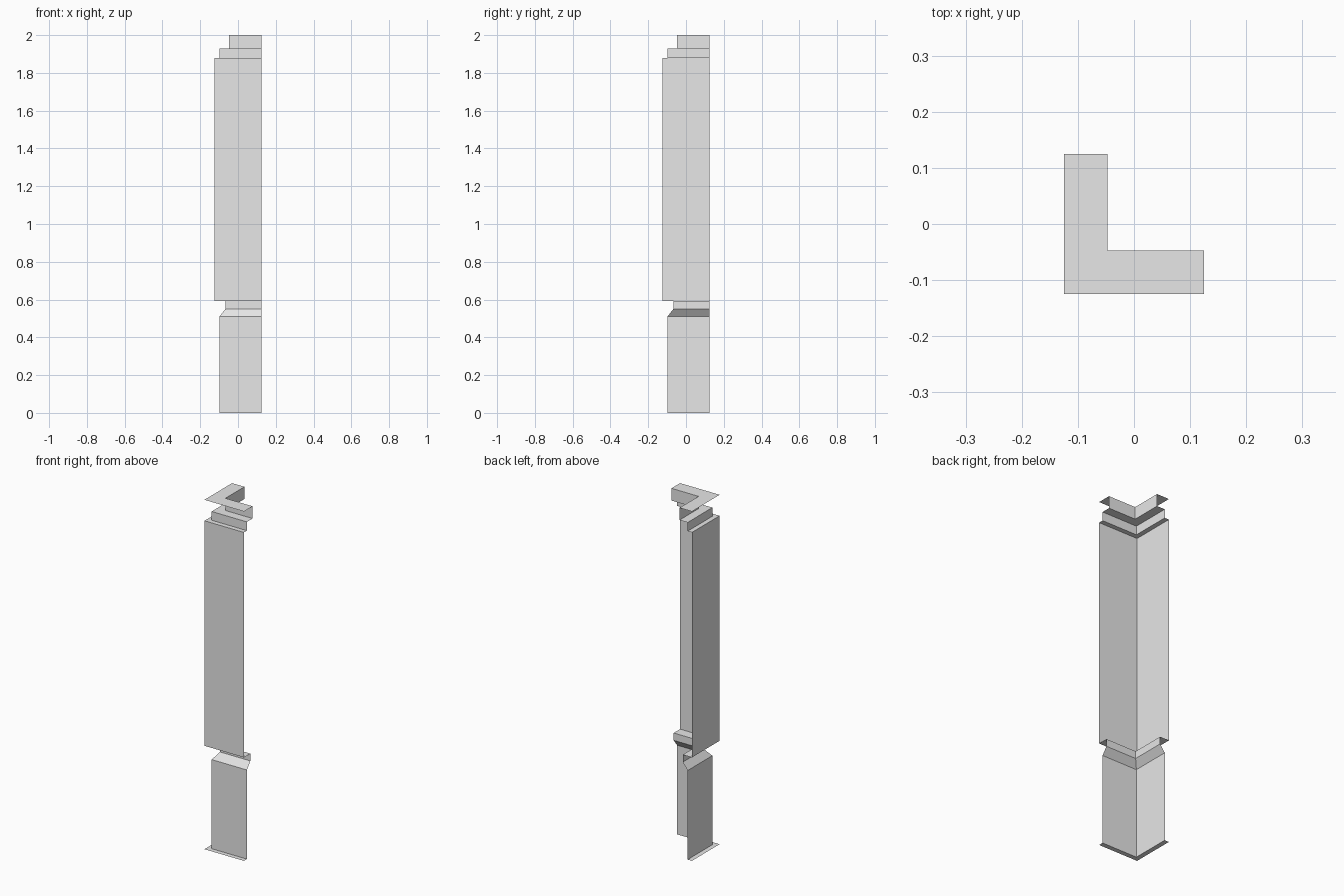
import bpy, bmesh

cube = bpy.data.objects.get("Cube")
if cube:
    bpy.data.objects.remove(cube, do_unlink=True)

END = 0.125     # open ends of both wings
OUT = -0.125    # outermost face of the corner
BASE, NECK, CROWN = -0.098, -0.067, -0.047

grey = bpy.data.materials.new("plain grey")
grey.use_nodes = True
grey.diffuse_color = (0.8, 0.8, 0.8, 1)
grey.node_tree.nodes["Principled BSDF"].inputs["Base Color"].default_value = (0.8, 0.8, 0.8, 1)


def corner_sweep(name, profile):
    """Sweep an open (offset, height) profile, listed downward, around the L corner."""
    bm = bmesh.new()
    rows = [[bm.verts.new(p) for p in ((d, END, z), (d, d, z), (END, d, z))]
            for d, z in profile]
    for a, b in zip(rows, rows[1:]):
        for k in range(2):
            bm.faces.new((a[k], b[k], b[k + 1], a[k + 1]))
    mesh = bpy.data.meshes.new(name)
    bm.to_mesh(mesh)
    bm.free()
    mesh.materials.append(grey)
    obj = bpy.data.objects.new(name, mesh)
    bpy.context.collection.objects.link(obj)


# Crown: overhanging top plate, recessed riser and stepped ledge
corner_sweep("crown", [(OUT, 2), (CROWN, 2), (CROWN, 1.93), (BASE, 1.93),
                       (BASE, 1.88), (OUT, 1.88)])
# Shaft: tall outer casing with its underside
corner_sweep("shaft", [(OUT, 1.88), (OUT, 0.592), (NECK, 0.592)])
# Neck: recessed band and sloped shoulder
corner_sweep("neck", [(NECK, 0.592), (NECK, 0.55), (BASE, 0.51)])
# Base: lower casing with a thin foot flange
corner_sweep("base", [(BASE, 0.51), (BASE, 0), (OUT, 0)])
